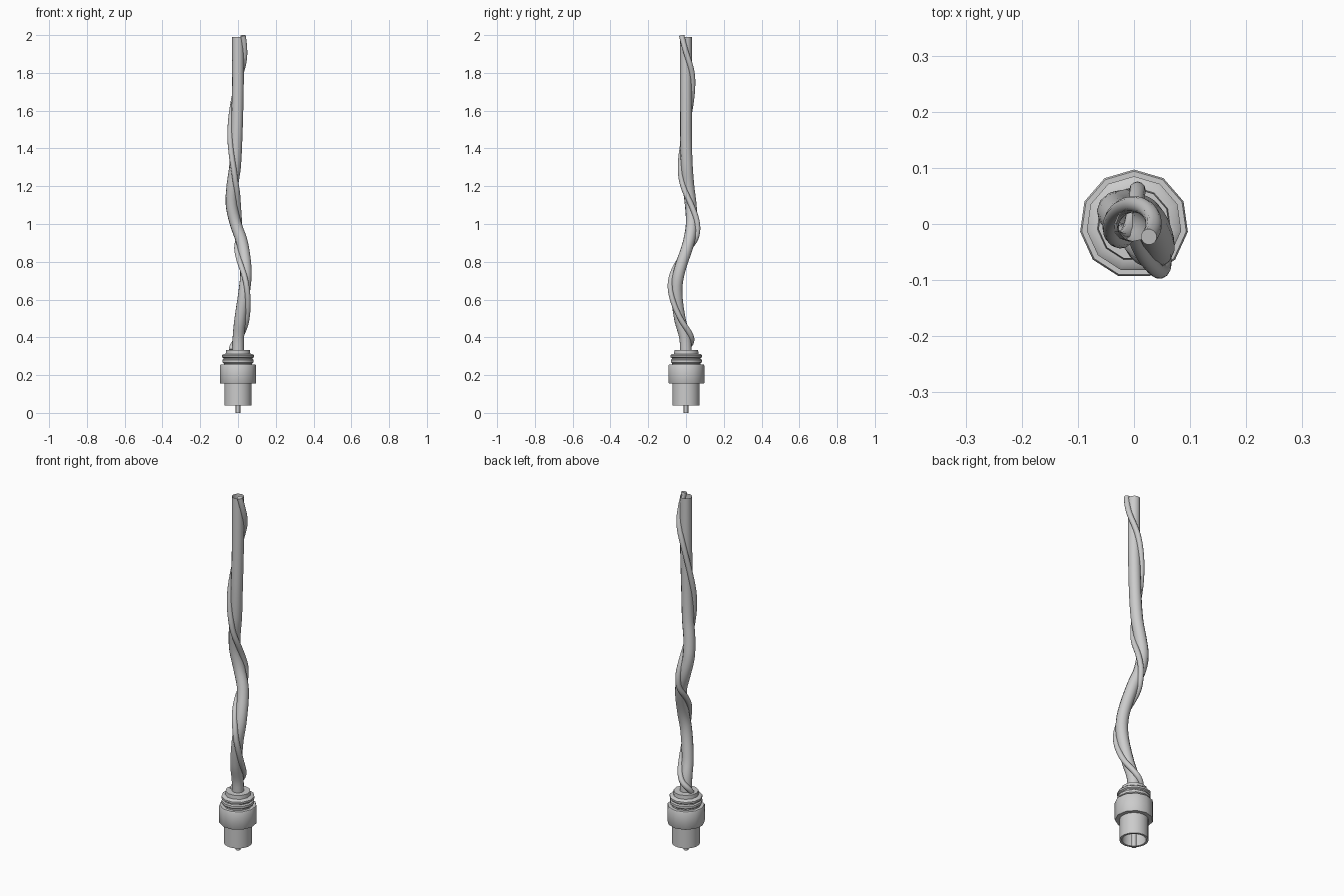
import bpy, bmesh, math
from mathutils import Vector

if "Cube" in bpy.data.objects:
    bpy.data.objects.remove(bpy.data.objects["Cube"])


def lathe(name, profile, sides=11):
    """Revolve (radius, z) points about z; a zero radius closes the end."""
    bm = bmesh.new()
    rings = []
    for r, z in profile:
        if r == 0:
            rings.append([bm.verts.new((0, 0, z))] * sides)
        else:
            angles = [math.pi / 2 + 2 * math.pi * i / sides for i in range(sides)]
            rings.append([bm.verts.new((r * math.cos(a), r * math.sin(a), z)) for a in angles])
    for a, b in zip(rings, rings[1:]):
        for i in range(sides):
            j = (i + 1) % sides
            bm.faces.new(list(dict.fromkeys((a[i], a[j], b[j], b[i]))))
    bmesh.ops.recalc_face_normals(bm, faces=bm.faces)
    me = bpy.data.meshes.new(name)
    bm.to_mesh(me)
    bm.free()
    ob = bpy.data.objects.new(name, me)
    bpy.context.collection.objects.link(ob)
    bpy.context.view_layer.objects.active = ob
    bpy.ops.object.select_all(action='DESELECT')
    ob.select_set(True)
    bpy.ops.object.shade_smooth_by_angle(angle=math.radians(40))
    return ob


def tube(name, points, radius, caps):
    cu = bpy.data.curves.new(name, 'CURVE')
    cu.dimensions = '3D'
    cu.bevel_depth = radius
    cu.bevel_resolution = 4
    cu.use_fill_caps = caps
    sp = cu.splines.new('POLY')
    sp.points.add(len(points) - 1)
    for p, co in zip(sp.points, points):
        p.co = (*co, 1)
    sp.use_smooth = True
    ob = bpy.data.objects.new(name, cu)
    bpy.context.collection.objects.link(ob)
    return ob


def interp(keys, z):
    """Smooth (Catmull-Rom style) interpolation of rows (z, values...)."""
    n = len(keys)
    k = max(0, min(n - 2, sum(1 for q in keys if q[0] <= z) - 1))
    h = keys[k + 1][0] - keys[k][0]
    t = (z - keys[k][0]) / h
    out = []
    for c in range(1, len(keys[0])):
        def slope(i):
            a, b = keys[max(i - 1, 0)], keys[min(i + 1, n - 1)]
            return (b[c] - a[c]) / (b[0] - a[0])
        p, q = keys[k][c], keys[k + 1][c]
        out.append((2*t**3 - 3*t*t + 1) * p + (t**3 - 2*t*t + t) * h * slope(k)
                   + (3*t*t - 2*t**3) * q + (t**3 - t*t) * h * slope(k + 1))
    return out


# connector: hollow sleeve, collar, stepped rings
lathe("sleeve", [(0, 0.16), (0.06, 0.16), (0.06, 0.04), (0.072, 0.04), (0.072, 0.16)], 22)
lathe("collar", [(0.06, 0.155), (0.094, 0.155), (0.097, 0.16), (0.097, 0.25),
                 (0.094, 0.255), (0, 0.255)])
lathe("ridged_neck", [(0.076, 0.25), (0.076, 0.262), (0.084, 0.268), (0.084, 0.281),
                      (0.077, 0.286), (0.077, 0.29), (0.085, 0.295), (0.085, 0.305),
                      (0.078, 0.311), (0.066, 0.313), (0.064, 0.334), (0, 0.334)])
lathe("centre_pin", [(0, 0), (0.012, 0), (0.012, 0.17), (0, 0.17)], 12)

# main cable: z, x, y
PATH = [(0.32, 0, 0), (0.4, 0.002, -0.006), (0.5, 0.012, -0.033), (0.65, 0.034, -0.05),
        (0.75, 0.042, -0.035), (0.9, 0.022, 0.013), (1.0, -0.012, 0.03),
        (1.1, -0.034, 0.025), (1.2, -0.03, 0.013), (1.3, -0.016, 0.005),
        (1.45, -0.008, 0), (1.65, -0.002, 0), (1.8, 0, 0), (1.99, 0, 0)]
zs = [0.32 + i * 1.67 / 70 for i in range(71)]
tube("main_cable", [Vector((*interp(PATH, z), z)) for z in zs], 0.031, False)

# thin wire twisting round the cable: z, angle in degrees
TWIST = [(0.33, 900), (0.355, 870), (0.4, 800), (0.5, 725), (0.7, 630), (0.85, 540),
         (0.95, 450), (1.1, 365), (1.27, 270), (1.5, 180), (1.75, 90),
         (1.9, 5), (2.0, -42)]
wire = []
for i in range(121):
    z = 0.33 + i * 1.668 / 120
    x, y = interp(PATH, min(z, 1.99))
    a = math.radians(interp(TWIST, z)[0])
    wire.append(Vector((x + 0.035 * math.cos(a), y + 0.035 * math.sin(a), z)))
tube("twisted_wire", wire, 0.0145, True)
